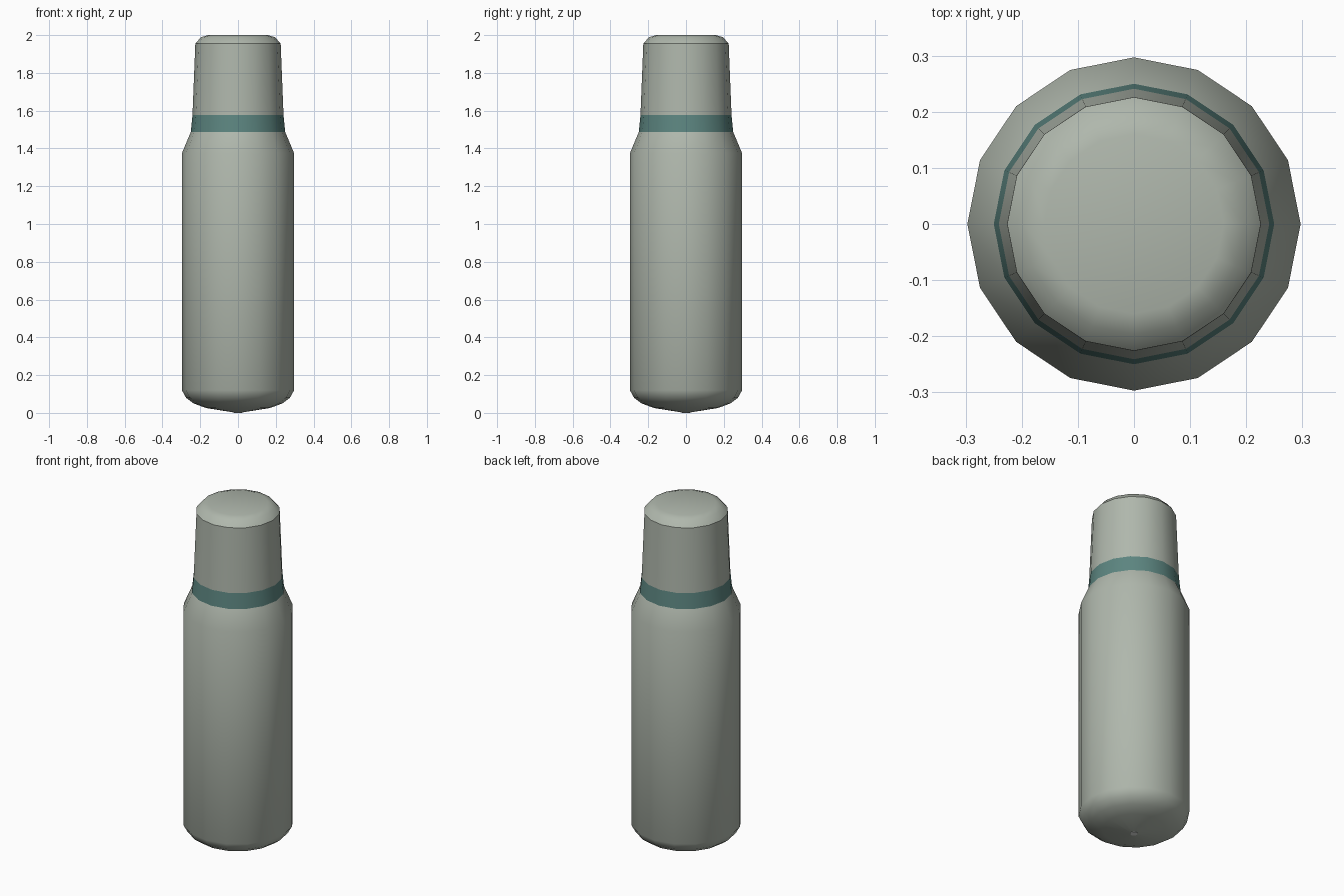
import bpy, bmesh, math

if "Cube" in bpy.data.objects:
    bpy.data.objects.remove(bpy.data.objects["Cube"])

SIDES = 16


def material(name, rgb):
    m = bpy.data.materials.new(name)
    m.diffuse_color = (*rgb, 1)
    m.use_nodes = True
    m.node_tree.nodes["Principled BSDF"].inputs["Base Color"].default_value = m.diffuse_color
    return m


def lathe(name, profile, mat, cap_top=False, cap_bottom=False, smooth_angle=50):
    """Revolve (radius, height) points around z."""
    bm = bmesh.new()
    rings = []
    for r, z in profile:
        rings.append([bm.verts.new((r * math.cos(2 * math.pi * i / SIDES),
                                    r * math.sin(2 * math.pi * i / SIDES), z))
                      for i in range(SIDES)])
    for low, high in zip(rings, rings[1:]):
        for i in range(SIDES):
            j = (i + 1) % SIDES
            bm.faces.new((low[i], low[j], high[j], high[i]))
    if cap_top:
        bm.faces.new(rings[-1])
    if cap_bottom:
        bm.faces.new(rings[0][::-1])
    mesh = bpy.data.meshes.new(name)
    bm.to_mesh(mesh)
    bm.free()
    mesh.materials.append(mat)
    obj = bpy.data.objects.new(name, mesh)
    bpy.context.collection.objects.link(obj)
    bpy.ops.object.select_all(action='DESELECT')
    obj.select_set(True)
    bpy.context.view_layer.objects.active = obj
    bpy.ops.object.shade_smooth_by_angle(angle=math.radians(smooth_angle))
    return obj


shell = material("sage_grey", (0.43, 0.474, 0.413))
teal = material("muted_teal", (0.107, 0.235, 0.216))
pale = material("pale_grey", (0.72, 0.74, 0.72))

# Flask body: shallow cone base, rounded heel, straight wall, shoulder
lathe("flask_body", [(0.02, 0.002), (0.17, 0.026), (0.235, 0.05), (0.275, 0.08),
                     (0.297, 0.12), (0.297, 1.375), (0.25, 1.487)], shell)

# Small dot in the centre of the base
lathe("base_dot", [(0.02, 0.0), (0.02, 0.002)], pale, cap_bottom=True)

# Coloured collar between body and cup
lathe("collar_band", [(0.25, 1.487), (0.241, 1.577)], teal)

# Tapered cup lid: wall, then a separately shaded rounded top
lathe("cup_wall", [(0.241, 1.577), (0.226, 1.955)], shell)
lathe("cup_top", [(0.226, 1.955), (0.197, 1.988), (0.16, 2.0)], shell, cap_top=True)
